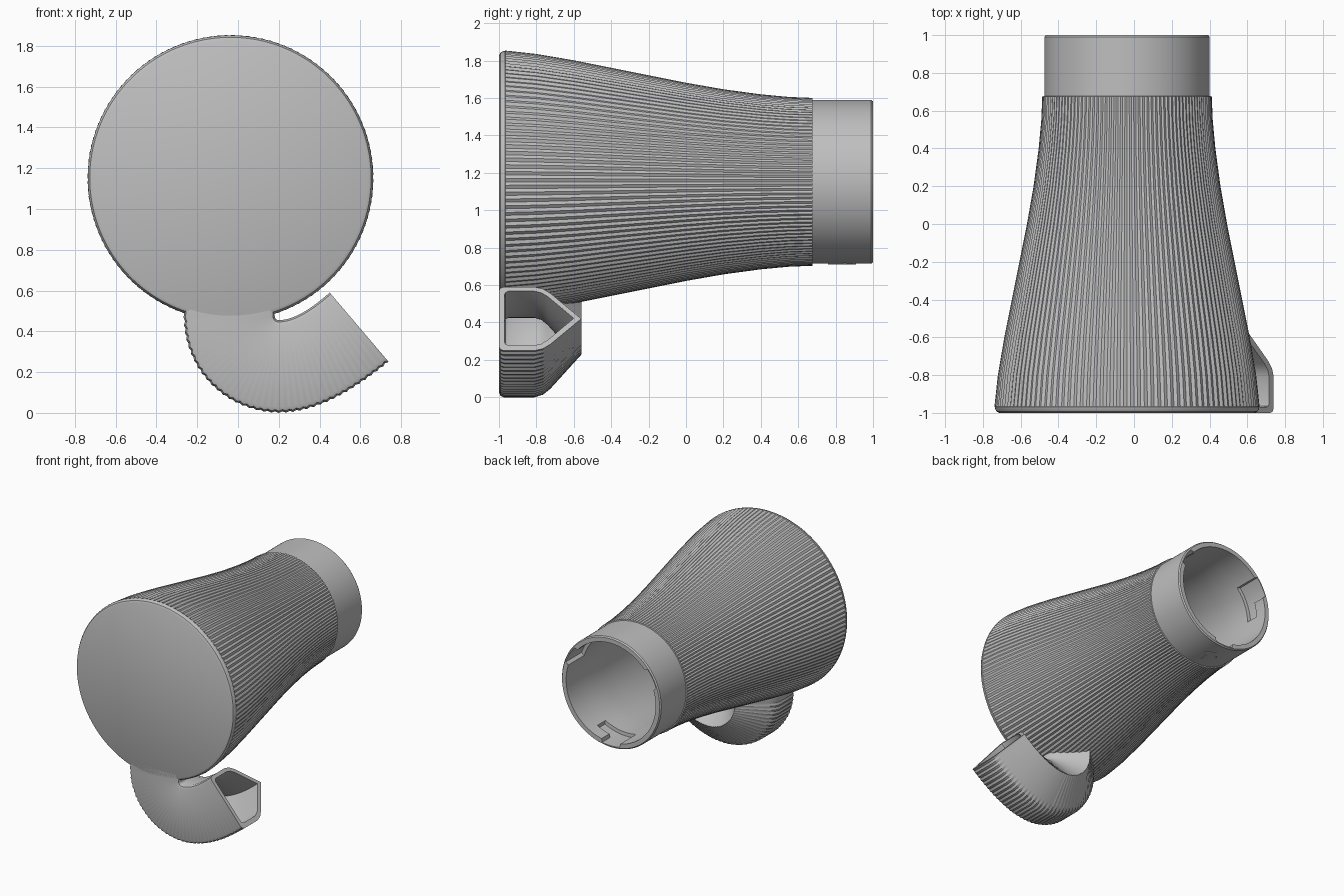
import bpy, bmesh
from math import sin, cos, pi, radians
from mathutils import Vector
from mathutils.geometry import interpolate_bezier

cube = bpy.data.objects.get("Cube")
if cube:
    bpy.data.objects.remove(cube)

GREY = (0.52, 0.52, 0.52, 1)
mat = bpy.data.materials.new("plain grey")
mat.use_nodes = True
mat.diffuse_color = GREY
mat.node_tree.nodes["Principled BSDF"].inputs["Base Color"].default_value = GREY

CX, CZ = -0.037, 1.152      # axis of the body
COLUMNS = 240               # two columns per rib


def finish(bm, name):
    bmesh.ops.recalc_face_normals(bm, faces=bm.faces)
    mesh = bpy.data.meshes.new(name)
    bm.to_mesh(mesh)
    bm.free()
    mesh.materials.append(mat)
    obj = bpy.data.objects.new(name, mesh)
    bpy.context.collection.objects.link(obj)
    bpy.ops.object.select_all(action="DESELECT")
    obj.select_set(True)
    bpy.context.view_layer.objects.active = obj
    bpy.ops.object.shade_smooth_by_angle(angle=radians(30))
    return obj


def loft(bm, rings, loop=False):
    """Skin closed rings of points; either cap the ends or join them."""
    rows = [[bm.verts.new(p) for p in ring] for ring in rings]
    pairs = list(zip(rows, rows[1:]))
    if loop:
        pairs.append((rows[-1], rows[0]))
    for a, b in pairs:
        for i in range(len(a)):
            j = (i + 1) % len(a)
            bm.faces.new((a[i], a[j], b[j], b[i]))
    if not loop:
        bm.faces.new(rows[0])
        bm.faces.new(rows[-1])


def ring(y, radius_at):
    points = []
    for i in range(COLUMNS):
        a = 2 * pi * i / COLUMNS
        r = radius_at(i)
        points.append((CX + r * cos(a), y, CZ + r * sin(a)))
    return points


def plain(r):
    return lambda i: r


def ribbed(r):
    return lambda i: r * (1 if i % 2 else 0.988)


def slotted(entry, side):
    """Neck bore with three hooked locking slots."""
    def radius(i):
        a = (i * 360 / COLUMNS - 30) % 120
        a = a - 120 if a > 60 else a
        cut = (entry and abs(a) < 11) or (side and -11 < a < 28)
        return 0.422 if cut else 0.395
    return radius


# Body: ribbed flared shell, smooth neck, open bore
flare = [(-0.965, 0.702), (-0.8, 0.684), (-0.6, 0.65), (-0.4, 0.61),
         (-0.2, 0.57), (0, 0.53), (0.2, 0.495), (0.4, 0.468),
         (0.55, 0.454), (0.675, 0.449)]
rings = [ring(-1, plain(0.675)), ring(-0.993, plain(0.69)),
         ring(-0.98, plain(0.698)), ring(-0.968, plain(0.7))]
rings += [ring(y, ribbed(r)) for y, r in flare]
rings += [ring(0.677, plain(0.438)), ring(0.99, plain(0.438)),
          ring(1, plain(0.43))]
rings += [ring(1, slotted(True, False)), ring(0.901, slotted(True, False)),
          ring(0.899, slotted(True, True)), ring(0.801, slotted(True, True)),
          ring(0.799, plain(0.395)), ring(0.66, plain(0.395))]
rings += [ring(y, plain(r - 0.05)) for y, r in reversed(flare[:-1])]
bm = bmesh.new()
loft(bm, rings)
finish(bm, "ribbed_body")


# Spout: hollow hooked tube, swept between an outer and an inner edge
def edge(start, centre, radius, c1, c2, end):
    arc = []
    for k in range(41):
        a = pi + pi / 2 * k / 40
        arc.append(Vector((centre[0] + radius * cos(a), 0,
                           centre[1] + radius * sin(a))))
    knots = [Vector((p[0], 0, p[1])) for p in (c1, c2, end)]
    curve = interpolate_bezier(arc[-1], *knots, 35)
    return [Vector((start[0], 0, start[1]))] + arc + curve[1:]


outer = edge((-0.26, 0.53), (0.2, 0.467), 0.46,
             (0.4, 0.007), (0.58, 0.13), (0.735, 0.255))
inner = edge((0.18, 0.53), (0.2, 0.475), 0.02,
             (0.28, 0.455), (0.37, 0.52), (0.45, 0.59))

half = [(0.06, -1), (0.02, -0.993), (0, -0.975), (0, -0.81),
        (0.03, -0.765), (0.1, -0.725)]
section = half + [(0.5, -0.56)] + [(1 - s, y) for s, y in reversed(half)]
WALL = 0.03

skin, bore = [], []
for k, (o, n) in enumerate(zip(outer, inner)):
    across = n - o
    width = across.length
    out = -across.normalized()
    rib = 0.007 if k % 2 else 0
    skin.append([o + across * s + out * rib * (1 - s) + Vector((0, y, 0))
                 for s, y in section])
    shrink = 1 - 2 * WALL / width
    bore.append([o + across * (0.5 + (s - 0.5) * shrink)
                 + Vector((0, -0.97 + (y + 1) * 0.84, 0))
                 for s, y in section])
bm = bmesh.new()
loft(bm, skin + bore[::-1], loop=True)
finish(bm, "hooked_spout")

# Alignment arrow: thin plate under the neck
arrow = [(-0.025, 0.76), (0.025, 0.76), (0.025, 0.84), (0.06, 0.84),
         (0, 0.91), (-0.06, 0.84), (-0.025, 0.84)]
bm = bmesh.new()
face = bm.faces.new([bm.verts.new((CX + x, y, CZ - 0.441)) for x, y in arrow])
top = bmesh.ops.extrude_face_region(bm, geom=[face])["geom"]
bmesh.ops.translate(bm, vec=(0, 0, 0.008),
                    verts=[v for v in top if isinstance(v, bmesh.types.BMVert)])
finish(bm, "alignment_arrow")
